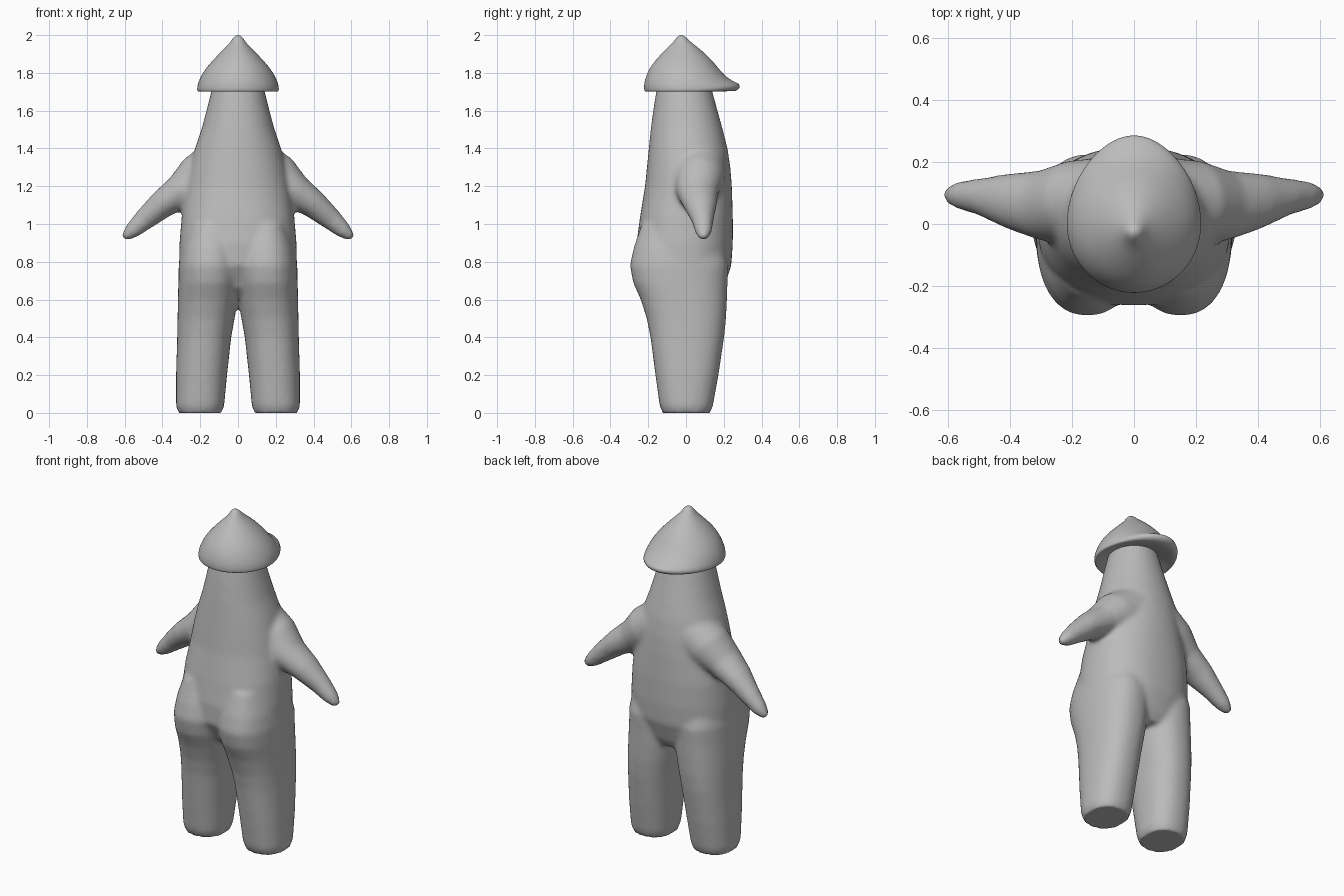
import bpy, bmesh, math
from mathutils import Vector

grey = bpy.data.materials.new("plain grey")
grey.diffuse_color = (0.5, 0.5, 0.5, 1)
N = 48


def loft(bm, rings):
    """Skin a list of point rings into a closed tube."""
    loops = [[bm.verts.new(p) for p in r] for r in rings]
    for a, b in zip(loops, loops[1:]):
        for i in range(len(a)):
            j = (i + 1) % len(a)
            bm.faces.new((a[i], a[j], b[j], b[i]))
    bm.faces.new(loops[0][::-1])
    bm.faces.new(loops[-1])


def ring(c, u, v, e=2.0):
    """Superellipse ring around c spanned by u and v."""
    pts = []
    for i in range(N):
        t = 2 * math.pi * i / N
        a, b = math.cos(t), math.sin(t)
        pts.append(Vector(c) + Vector(u) * math.copysign(abs(a) ** (2 / e), a)
                   + Vector(v) * math.copysign(abs(b) ** (2 / e), b))
    return pts


def slab(z, x0, x1, y0, y1, e=2.2):
    """Horizontal ring from its extents."""
    return ring(((x0 + x1) / 2, (y0 + y1) / 2, z),
                ((x1 - x0) / 2, 0, 0), (0, (y1 - y0) / 2, 0), e)


def make(name, bm):
    bmesh.ops.recalc_face_normals(bm, faces=bm.faces)
    me = bpy.data.meshes.new(name)
    bm.to_mesh(me)
    bm.free()
    ob = bpy.data.objects.new(name, me)
    bpy.context.collection.objects.link(ob)
    return ob


def finish(ob):
    """Bake modifiers, shade smooth, colour."""
    bpy.context.view_layer.update()
    dg = bpy.context.evaluated_depsgraph_get()
    me = bpy.data.meshes.new_from_object(ob.evaluated_get(dg))
    ob.modifiers.clear()
    ob.data = me
    me.materials.clear()
    me.materials.append(grey)
    for p in me.polygons:
        p.use_smooth = True


# torso and neck: z, half width, front y, back y
bm = bmesh.new()
torso = [(0.61, 0.20, -0.12, 0.17), (0.66, 0.27, -0.19, 0.20), (0.78, 0.312, -0.26, 0.24),
         (0.90, 0.31, -0.262, 0.248), (1.04, 0.298, -0.243, 0.248), (1.2, 0.275, -0.217, 0.243),
         (1.3, 0.255, -0.207, 0.235), (1.4, 0.228, -0.197, 0.22), (1.5, 0.194, -0.187, 0.195),
         (1.6, 0.167, -0.174, 0.167), (1.7, 0.142, -0.158, 0.14), (1.78, 0.12, -0.14, 0.12)]
loft(bm, [slab(z, -w, w, a, b, 2.3 if z < 1.2 else 2.1) for z, w, a, b in torso])

# legs with rounded seat: z, inner x, outer x, front y, back y
leg = [(0.0, 0.085, 0.318, -0.125, 0.13), (0.04, 0.073, 0.328, -0.14, 0.143),
       (0.2, 0.058, 0.328, -0.162, 0.172), (0.4, 0.036, 0.322, -0.188, 0.202),
       (0.5, 0.018, 0.32, -0.208, 0.212), (0.6, 0.0, 0.318, -0.24, 0.217),
       (0.69, -0.01, 0.316, -0.28, 0.22), (0.78, -0.015, 0.314, -0.297, 0.225),
       (0.87, -0.01, 0.30, -0.278, 0.2), (1.0, 0.02, 0.26, -0.235, 0.15)]
# arms: x, y, z, half height across the arm, half depth
arm = [(0.08, 0.07, 1.31, 0.15, 0.145), (0.2, 0.07, 1.24, 0.135, 0.135),
       (0.3, 0.06, 1.17, 0.095, 0.112), (0.4, 0.073, 1.105, 0.075, 0.09),
       (0.5, 0.088, 1.02, 0.057, 0.058), (0.56, 0.092, 0.965, 0.043, 0.046),
       (0.595, 0.093, 0.935, 0.026, 0.03), (0.608, 0.093, 0.922, 0.012, 0.014)]
for s in (-1, 1):
    loft(bm, [slab(z, *sorted((s * i, s * o)), a, b, 2.3) for z, i, o, a, b in leg])
    loft(bm, [ring((s * x, y, z), (s * 0.65 * h, 0, 0.76 * h), (0, d, 0))
              for x, y, z, h, d in arm])

# fuse limbs and torso into one soft skin
body = make("body", bm)
r = body.modifiers.new("fuse", 'REMESH')
r.mode = 'VOXEL'
r.voxel_size = 0.013
sm = body.modifiers.new("soften", 'SMOOTH')
sm.factor = 0.5
sm.iterations = 10
finish(body)
for v in body.data.vertices:
    if v.co.z < 0.008:
        v.co.z = 0.0

# hat: front z, back z, half width, front y, back y
hat = [(1.74, 1.74, 0.11, -0.12, 0.11), (1.715, 1.715, 0.165, -0.17, 0.18),
       (1.703, 1.70, 0.2, -0.208, 0.24), (1.70, 1.705, 0.211, -0.216, 0.268),
       (1.706, 1.72, 0.217, -0.221, 0.286), (1.722, 1.742, 0.217, -0.223, 0.288),
       (1.75, 1.757, 0.211, -0.221, 0.245), (1.785, 1.785, 0.195, -0.211, 0.205),
       (1.825, 1.825, 0.17, -0.193, 0.172), (1.87, 1.87, 0.131, -0.16, 0.135),
       (1.92, 1.92, 0.082, -0.112, 0.082), (1.953, 1.953, 0.047, -0.076, 0.038),
       (1.98, 1.98, 0.03, -0.055, 0.008), (1.995, 1.995, 0.018, -0.042, -0.008),
       (2.0, 2.0, 0.004, -0.029, -0.021)]
bm = bmesh.new()
rings = []
for zf, zb, w, yf, yb in hat:
    mid = 0.0 if zf < 1.8 else (yf + yb) / 2
    pts = []
    for i in range(N):
        t = 2 * math.pi * i / N
        s, c = math.sin(t), math.cos(t)
        k = max(c, 0) ** 2
        pinch = 1 - (0.12 * k if zf < 1.77 else 0)
        y = mid + c * ((yb - mid) if c > 0 else (mid - yf))
        pts.append((w * s * pinch, y, zf + (zb - zf) * k))
    rings.append(pts)
loft(bm, rings)
hat_ob = make("hat", bm)
hat_ob.modifiers.new("round", 'SUBSURF').levels = 1
finish(hat_ob)
